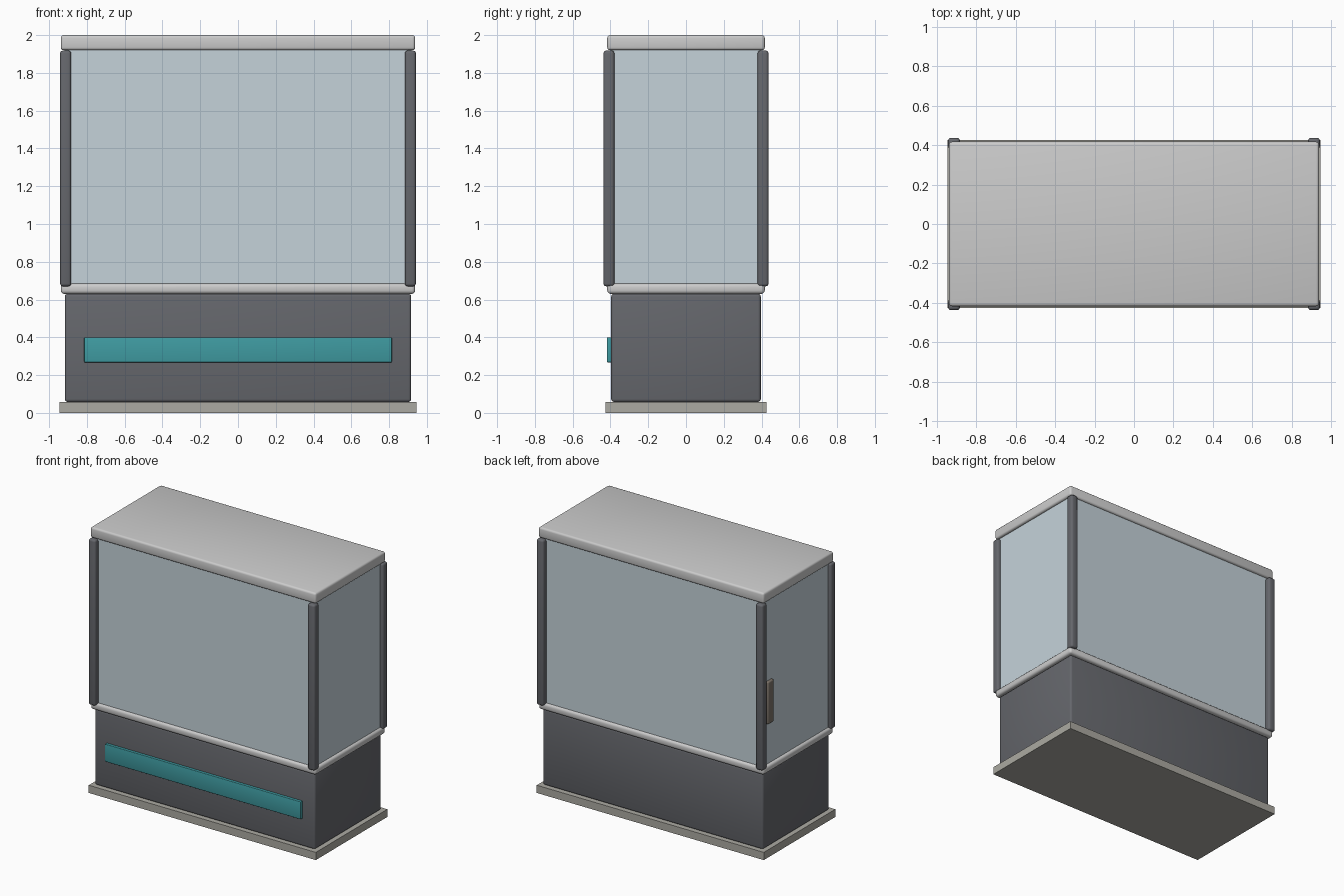
import bpy

if "Cube" in bpy.data.objects:
    bpy.data.objects.remove(bpy.data.objects["Cube"])


def material(name, rgb):
    m = bpy.data.materials.new(name)
    m.diffuse_color = (*rgb, 1)
    m.use_nodes = True
    m.node_tree.nodes["Principled BSDF"].inputs["Base Color"].default_value = m.diffuse_color
    return m


DARK = material("dark_grey", (0.13, 0.135, 0.15))
LIGHT = material("light_metal", (0.60, 0.61, 0.62))
GLASS = material("pale_glass", (0.56, 0.65, 0.70))
TEAL = material("teal", (0.05, 0.33, 0.36))
STONE = material("warm_grey", (0.41, 0.40, 0.36))
BRONZE = material("bronze", (0.20, 0.17, 0.14))


def box(name, lo, hi, mat, bevel=0.0, segments=3):
    """Box between two corners, with optional rounded edges."""
    bpy.ops.mesh.primitive_cube_add(
        size=1, location=[(a + b) / 2 for a, b in zip(lo, hi)])
    ob = bpy.context.object
    ob.name = name
    ob.scale = [b - a for a, b in zip(lo, hi)]
    bpy.ops.object.transform_apply(location=False, rotation=False, scale=True)
    ob.data.materials.append(mat)
    if bevel:
        mod = ob.modifiers.new("rounded_edges", "BEVEL")
        mod.width = bevel
        mod.segments = segments
        bpy.ops.object.modifier_apply(modifier=mod.name)
        bpy.ops.object.shade_smooth_by_angle(angle=0.6)
    return ob


def slab(name, hx, hy, z0, z1, mat, bevel=0.0):
    """Box centred on the vertical axis."""
    return box(name, (-hx, -hy, z0), (hx, hy, z1), mat, bevel)


# Base, body and the two light frames
slab("plinth", 0.945, 0.425, 0, 0.058, STONE)
slab("lower_cabinet", 0.917, 0.396, 0.058, 0.63, DARK, 0.015)
slab("display_deck", 0.938, 0.417, 0.63, 0.685, LIGHT, 0.018)
slab("roof", 0.938, 0.417, 1.92, 2.0, LIGHT, 0.015)

# Coloured strip on the front
box("front_strip", (-0.814, -0.418, 0.268), (0.814, -0.394, 0.40), TEAL, 0.003)

# Glass panes and corner posts, mirrored to every side
for sx, side in ((-1, "left"), (1, "right")):
    x = sorted((sx * 0.898, sx * 0.918))
    box(f"{side}_glass", (x[0], -0.39, 0.68), (x[1], 0.39, 1.925), GLASS)
    for sy, end in ((-1, "front"), (1, "back")):
        px = sorted((sx * 0.883, sx * 0.942))
        py = sorted((sy * 0.379, sy * 0.437))
        box(f"{end}_{side}_post", (px[0], py[0], 0.67),
            (px[1], py[1], 1.918), DARK, 0.015)
for sy, end in ((-1, "front"), (1, "back")):
    y = sorted((sy * 0.38, sy * 0.40))
    box(f"{end}_glass", (-0.90, y[0], 0.68), (0.90, y[1], 1.925), GLASS)

# Door pull on the left pane, near the back post
box("door_handle", (-0.938, 0.29, 0.99), (-0.91, 0.36, 1.31), BRONZE, 0.01)
